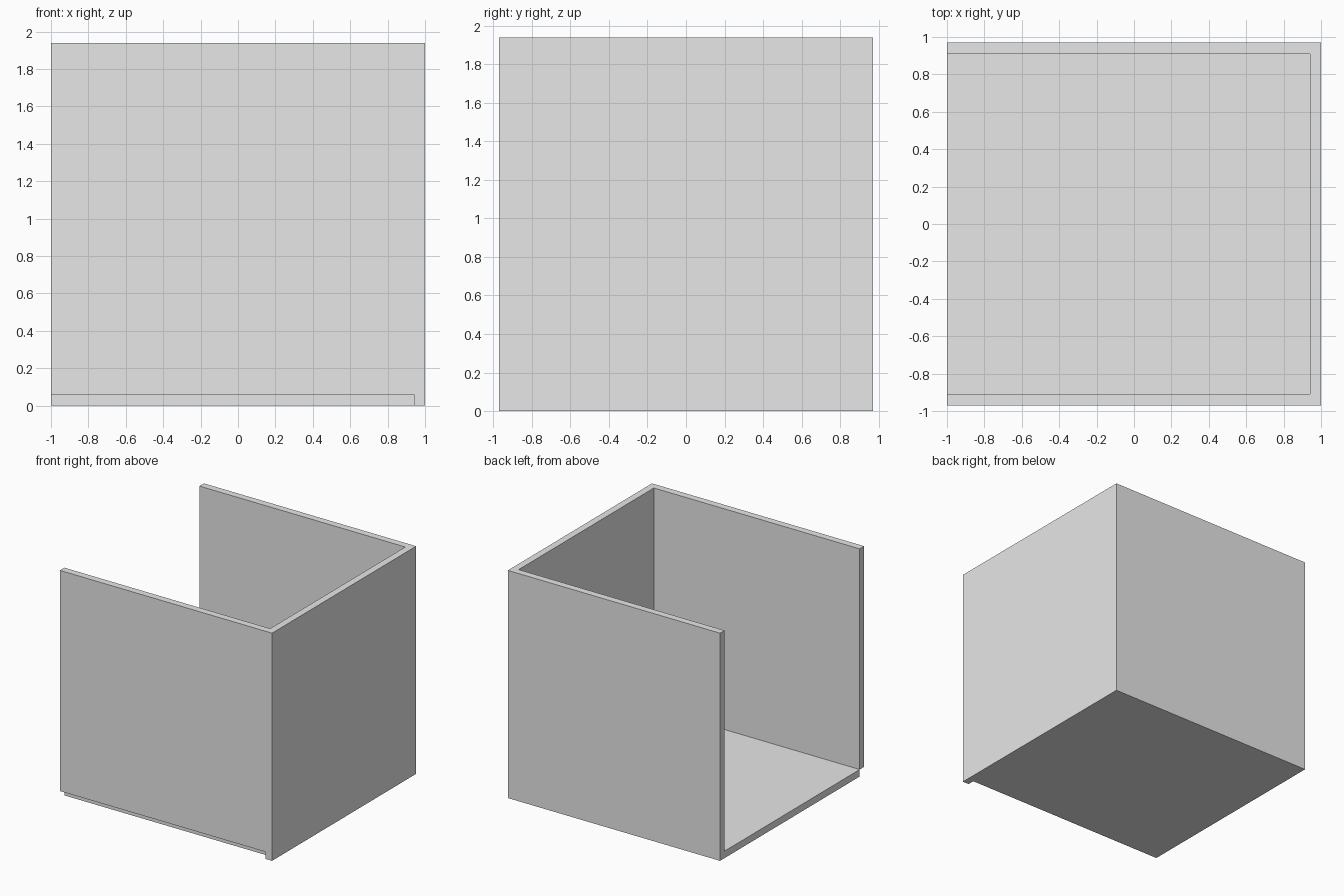
import bpy
from mathutils import Matrix, Vector
import bmesh

if "Cube" in bpy.data.objects:
    bpy.data.objects.remove(bpy.data.objects["Cube"])

T = 0.06              # panel thickness
HY, H = 0.97, 1.94    # half depth, height

grey = bpy.data.materials.new("light_grey")
grey.diffuse_color = (0.8, 0.8, 0.8, 1)
grey.use_nodes = True
grey.node_tree.nodes["Principled BSDF"].inputs["Base Color"].default_value = grey.diffuse_color


def panel(name, lo, hi):
    """Flat board spanning two opposite corners."""
    lo, hi = Vector(lo), Vector(hi)
    centre, size = (lo + hi) / 2, hi - lo
    bm = bmesh.new()
    bmesh.ops.create_cube(bm, size=1, matrix=Matrix.Diagonal(size.to_4d()))
    mesh = bpy.data.meshes.new(name)
    bm.to_mesh(mesh)
    bm.free()
    mesh.materials.append(grey)
    ob = bpy.data.objects.new(name, mesh)
    ob.location = centre
    bpy.context.collection.objects.link(ob)


# Full-size right wall; the other boards butt against it
panel("right_wall", (1 - T, -HY, 0), (1, HY, H))
# Back wall reaches the ground
panel("back_wall", (-1, HY - T, 0), (1 - T, HY, H))
# Front wall stops at floor-top height, leaving a notch below it
panel("front_wall", (-1, -HY, T), (1 - T, -HY + T, H))
# Floor between the front and back walls
panel("floor", (-1, -HY + T, 0), (1 - T, HY - T, T))
